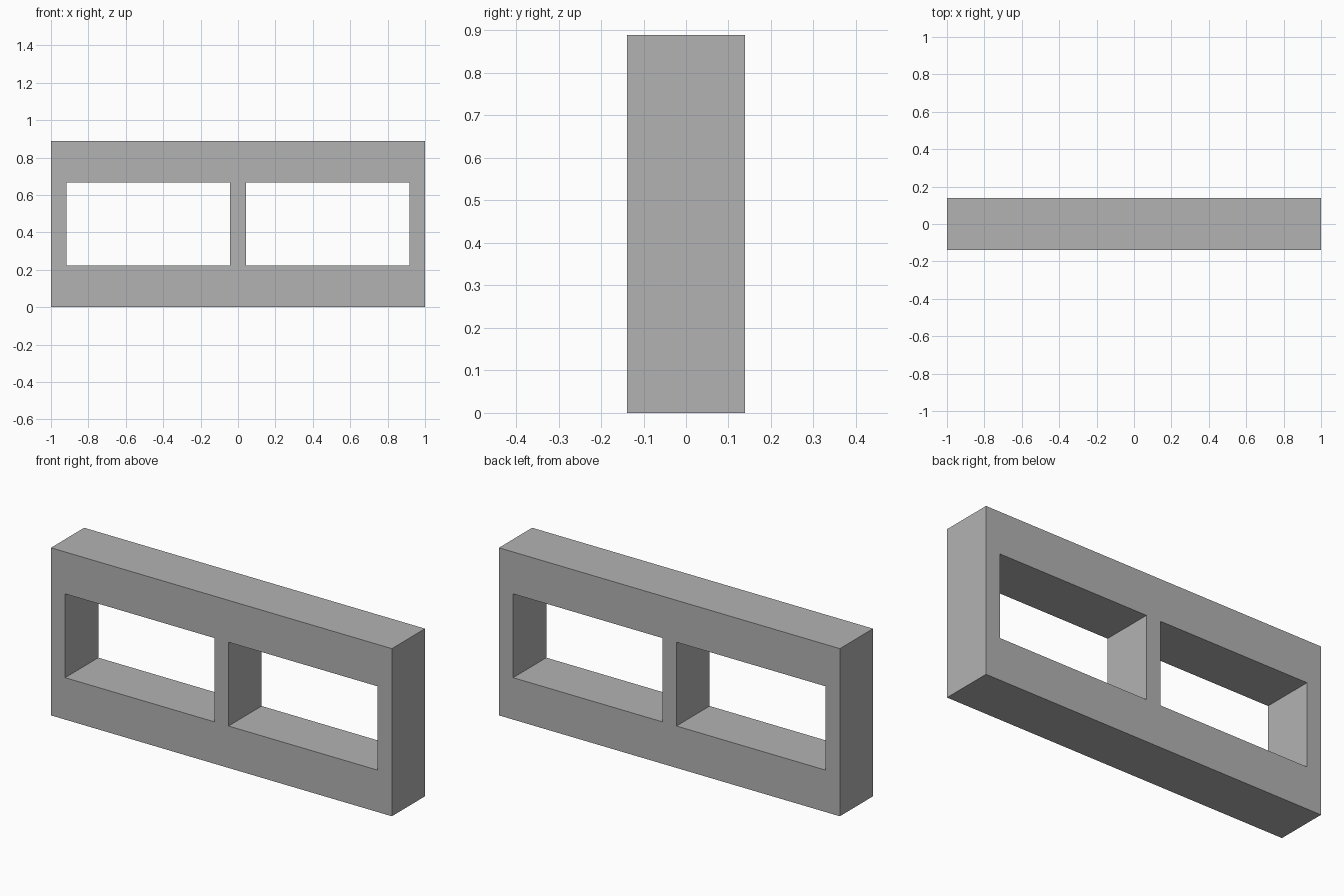
import bpy
import bmesh
from mathutils import Vector

cube = bpy.data.objects.get("Cube")
if cube:
    bpy.data.objects.remove(cube, do_unlink=True)

# Matte grey for the whole block
GREY = (0.45, 0.45, 0.45, 1.0)
grey = bpy.data.materials.new("concrete_grey")
grey.use_nodes = True
grey.diffuse_color = GREY
grey.node_tree.nodes["Principled BSDF"].inputs["Base Color"].default_value = GREY

# Proportions: thin upright walls, thick rails, two openings
UNIT = 1 / 18
HALF_DEPTH = 2.5 * UNIT
xs = [x * UNIT for x in (-18, -16.5, -0.75, 0.75, 16.5, 18)]
zs = [z * UNIT for z in (0, 4, 12, 16)]

# Front outline as a grid of cells, leaving the openings empty
bm = bmesh.new()
grid = [[bm.verts.new((x, -HALF_DEPTH, z)) for z in zs] for x in xs]
for i in range(len(xs) - 1):
    for j in range(len(zs) - 1):
        if j == 1 and i in (1, 3):
            continue
        bm.faces.new((grid[i][j], grid[i + 1][j], grid[i + 1][j + 1], grid[i][j + 1]))

# Extrude through the depth, keeping the front faces
result = bmesh.ops.extrude_face_region(bm, geom=bm.faces[:], use_keep_orig=True)
back = [g for g in result["geom"] if isinstance(g, bmesh.types.BMVert)]
bmesh.ops.translate(bm, verts=back, vec=Vector((0, 2 * HALF_DEPTH, 0)))
bmesh.ops.recalc_face_normals(bm, faces=bm.faces[:])

mesh = bpy.data.meshes.new("hollow_block")
bm.to_mesh(mesh)
bm.free()
mesh.materials.append(grey)
block = bpy.data.objects.new("hollow_block", mesh)
bpy.context.collection.objects.link(block)
